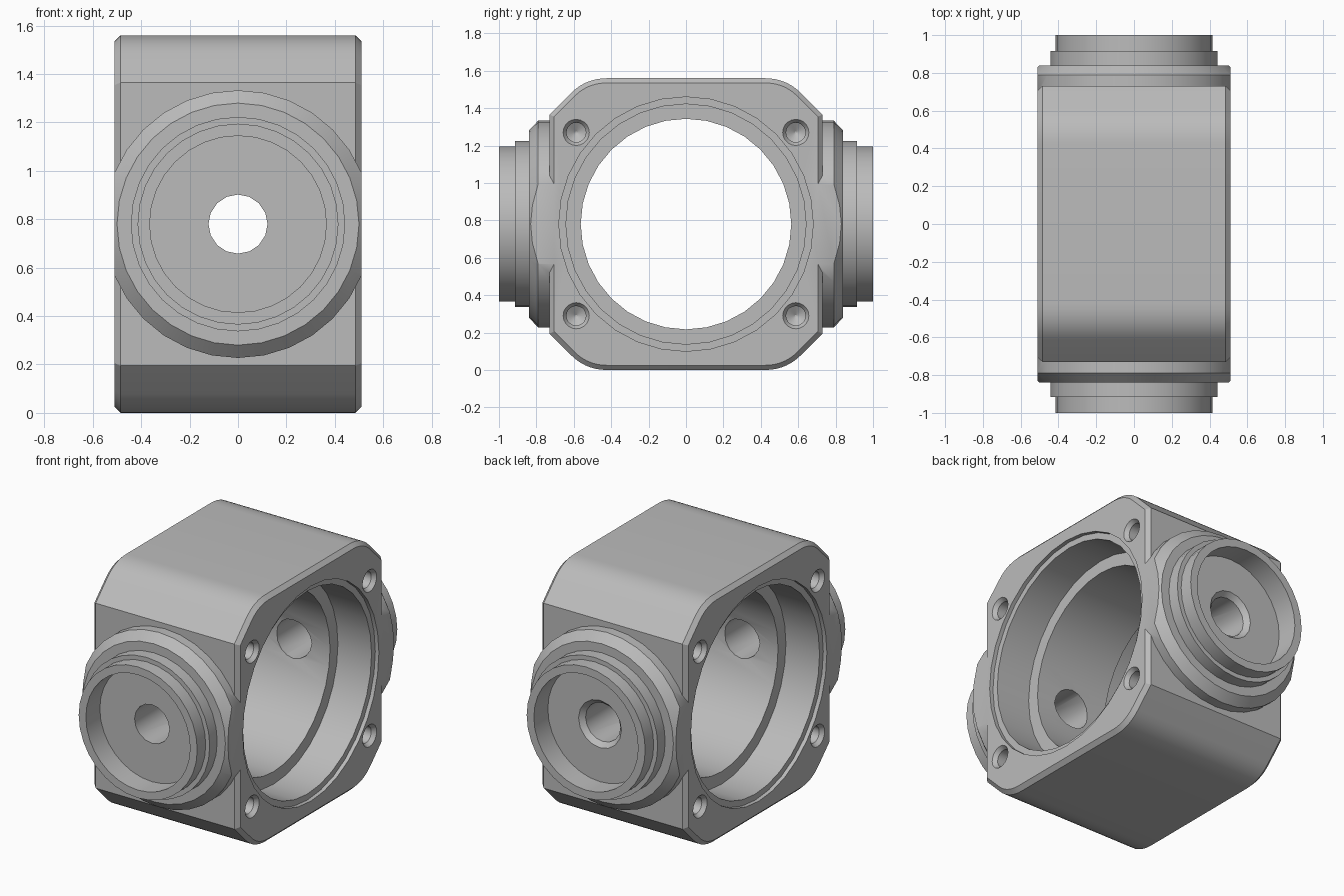
import bpy, bmesh
from math import sin, cos, pi, radians
from mathutils import Vector

if "Cube" in bpy.data.objects:
    bpy.data.objects.remove(bpy.data.objects["Cube"], do_unlink=True)

MID = 0.78      # height of the bore axis, also half the housing height
HALF_X = 0.51   # half width of the housing

grey = bpy.data.materials.new("cast_grey")
grey.use_nodes = True
grey.diffuse_color = (0.5, 0.5, 0.5, 1)
grey.node_tree.nodes["Principled BSDF"].inputs["Base Color"].default_value = (0.5, 0.5, 0.5, 1)


def make(name, bm):
    bmesh.ops.recalc_face_normals(bm, faces=bm.faces)
    mesh = bpy.data.meshes.new(name)
    bm.to_mesh(mesh)
    bm.free()
    mesh.materials.append(grey)
    obj = bpy.data.objects.new(name, mesh)
    bpy.context.collection.objects.link(obj)
    return obj


def lathe(name, axis, profile, y=0, z=MID, segments=32):
    """Closed turned solid; profile is a list of (position along axis, radius)."""
    bm = bmesh.new()
    rings = []
    for pos, r in profile:
        ring = []
        for i in range(segments):
            a = 2 * pi * i / segments
            u, w = r * cos(a), z + r * sin(a)
            ring.append(bm.verts.new((pos, y + u, w) if axis == "x" else (u, pos, w)))
        rings.append(ring)
    for a, b in zip(rings, rings[1:]):
        for i in range(segments):
            j = (i + 1) % segments
            bm.faces.new((a[i], a[j], b[j], b[i]))
    bm.faces.new(rings[0])
    bm.faces.new(rings[-1])
    return make(name, bm)


def combine(target, other, operation):
    mod = target.modifiers.new(operation.lower(), "BOOLEAN")
    mod.operation, mod.object, mod.solver = operation, other, "EXACT"
    bpy.context.view_layer.objects.active = target
    bpy.ops.object.modifier_apply(modifier=mod.name)
    bpy.data.objects.remove(other, do_unlink=True)


def block(name, size):
    bm = bmesh.new()
    bmesh.ops.create_cube(bm, size=1)
    for v in bm.verts:
        v.co = Vector((v.co.x * size[0], v.co.y * size[1], v.co.z * size[2] + MID))
    return make(name, bm)


# Housing block: octagonal outline with rounded shoulders, extruded along x
p0, p1, p2 = Vector((0.42, MID)), Vector((0.535, MID)), Vector((0.613, 0.702))
steps = [i / 7 for i in range(8)]
shoulder = [p0 * (1 - t) ** 2 + p1 * 2 * t * (1 - t) + p2 * t * t for t in steps]
corner = [(p.x, p.y) for p in shoulder] + [(0.73, 0.585)]
outline = []
for sy, sz in ((1, 1), (1, -1), (-1, -1), (-1, 1)):
    quarter = [(sy * y, sz * z) for y, z in corner]
    outline += quarter if sy * sz > 0 else quarter[::-1]
bm = bmesh.new()
cap = bm.faces.new([bm.verts.new((-HALF_X, y, z + MID)) for y, z in outline])
extruded = bmesh.ops.extrude_face_region(bm, geom=[cap], use_keep_orig=True)["geom"]
bmesh.ops.translate(bm, vec=(2 * HALF_X, 0, 0),
                    verts=[g for g in extruded if isinstance(g, bmesh.types.BMVert)])
bmesh.ops.recalc_face_normals(bm, faces=bm.faces)
# chamfer around both end faces
rim = [e for e in bm.edges if abs(e.verts[0].co.x - e.verts[1].co.x) < 0.01]
bmesh.ops.bevel(bm, geom=rim, offset=0.025, segments=1, affect="EDGES", profile=0.5)
housing = make("housing", bm)

# Stepped round bosses, trimmed flush with the housing sides
boss = [(0.6, 0.553), (0.79, 0.553), (0.84, 0.5), (0.84, 0.443),
        (0.915, 0.443), (0.915, 0.415), (1.0, 0.415)]
for side, name in ((-1, "front_boss"), (1, "back_boss")):
    part = lathe(name, "y", [(side * y, r) for y, r in boss])
    combine(part, block("trim", (2 * HALF_X, 3, 3)), "INTERSECT")
    combine(housing, part, "UNION")

# Main bore with a counterbore and a shallow lip at each end
half_bore = [(0.25, 0.563), (0.25, 0.642), (0.485, 0.642), (0.485, 0.68), (0.6, 0.68)]
bore = [(-x, r) for x, r in half_bore[::-1]] + half_bore
combine(housing, lathe("bore", "x", bore), "DIFFERENCE")

# Port recess and small port hole in each boss; the back hole is countersunk
recess = [(0.86, 0.365), (1.1, 0.365)]
for side in (-1, 1):
    combine(housing, lathe("recess", "y", [(side * y, r) for y, r in recess]), "DIFFERENCE")
    hole = [(0.3, 0.122), (0.83, 0.122)]
    hole += [(0.86, 0.15), (0.87, 0.15)] if side > 0 else [(0.9, 0.122)]
    combine(housing, lathe("port", "y", [(side * y, r) for y, r in hole], segments=16), "DIFFERENCE")

# Blind bolt holes in the corners of both end faces
bolt = [(0.2, 0.005), (0.23, 0.052), (0.485, 0.052), (HALF_X, 0.07), (0.6, 0.07)]
for sx in (-1, 1):
    for sy in (-1, 1):
        for sz in (-1, 1):
            cutter = lathe("bolt_hole", "x", [(sx * x, r) for x, r in bolt],
                           y=sy * 0.587, z=MID + sz * 0.49, segments=20)
            combine(housing, cutter, "DIFFERENCE")

bpy.ops.object.select_all(action="DESELECT")
housing.select_set(True)
bpy.context.view_layer.objects.active = housing
bpy.ops.object.shade_smooth_by_angle(angle=radians(30))
